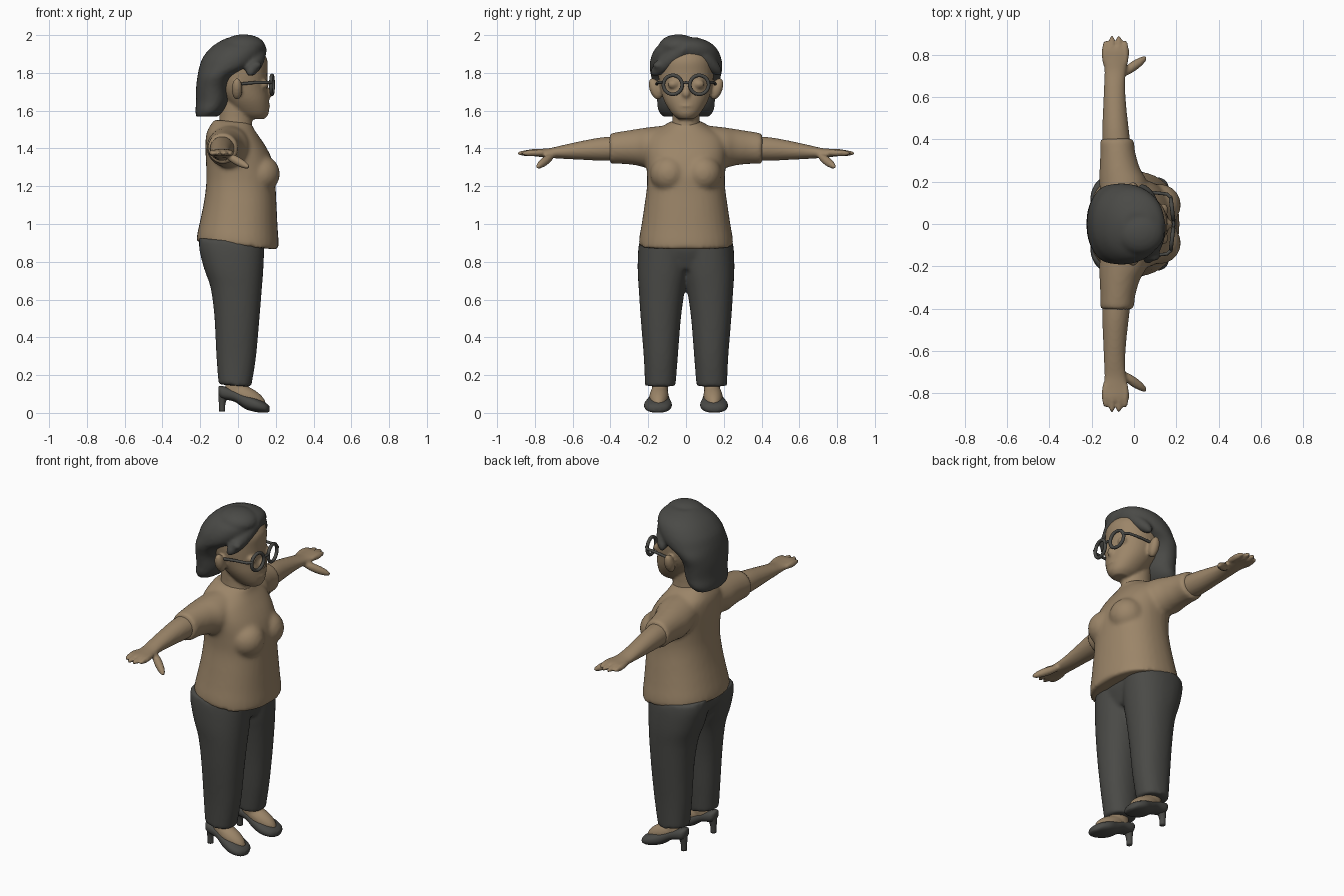
import bpy, bmesh, math
from mathutils import Vector, Matrix


def material(name, rgb):
    m = bpy.data.materials.new(name)
    m.diffuse_color = (*rgb, 1)
    return m


TAN = material("warm_tan", (0.33, 0.235, 0.14))
DARK = material("charcoal", (0.068, 0.068, 0.062))


def catmull(rows, steps=4):
    """Smoothly interpolate the rows of ring measurements."""
    out = []
    for i in range(len(rows) - 1):
        p0, p1, p2 = rows[max(i - 1, 0)], rows[i], rows[i + 1]
        p3 = rows[min(i + 2, len(rows) - 1)]
        for k in range(steps):
            t = k / steps
            out.append([0.5 * (2 * b + (c - a) * t + (2 * a - 5 * b + 4 * c - d) * t * t
                               + (3 * b - a - 3 * c + d) * t ** 3)
                        for a, b, c, d in zip(p0, p1, p2, p3)])
    return out + [list(rows[-1])]


def loft(bm, axis, rows, power=2.0, tilt=0.0, n=36):
    """Rows: position on axis, then low/high bounds on the two other axes."""
    rings = []
    for t, a0, a1, b0, b1 in catmull(rows):
        ring = []
        for i in range(n):
            ang = 2 * math.pi * i / n
            c, s = math.cos(ang), math.sin(ang)
            a = (a0 + a1) / 2 + (a1 - a0) / 2 * math.copysign(abs(c) ** (2 / power), c)
            b = (b0 + b1) / 2 + (b1 - b0) / 2 * math.copysign(abs(s) ** (2 / power), s)
            co = {'x': (t, a, b), 'y': (a, t, b), 'z': (a, b, t + tilt * a)}[axis]
            ring.append(bm.verts.new(co))
        rings.append(ring)
    for r, q in zip(rings, rings[1:]):
        for i in range(n):
            bm.faces.new((r[i], r[(i + 1) % n], q[(i + 1) % n], q[i]))
    bm.faces.new(rings[0])
    bm.faces.new(rings[-1])


def sym(rows):
    """Rows with one half width become symmetric in y."""
    return [(z, x0, x1, -w, w) for z, x0, x1, w in rows]


def blob(bm, loc, size, rot=None):
    m = Matrix.Translation(loc) @ (rot or Matrix()) @ Matrix.Diagonal((*size, 1))
    bmesh.ops.create_uvsphere(bm, u_segments=24, v_segments=16, radius=1, matrix=m)


def rod(bm, p, q, r):
    p, q = Vector(p), Vector(q)
    d = q - p
    blob(bm, (p + q) / 2, (r, r, d.length / 2), d.to_track_quat('Z', 'Y').to_matrix().to_4x4())


def finish(bm, name, mat, voxel=0, smooth=0, mirror=False):
    bmesh.ops.recalc_face_normals(bm, faces=bm.faces)
    for f in bm.faces:
        f.smooth = True
    me = bpy.data.meshes.new(name)
    bm.to_mesh(me)
    bm.free()
    me.materials.append(mat)
    ob = bpy.data.objects.new(name, me)
    bpy.context.collection.objects.link(ob)
    if voxel:
        m = ob.modifiers.new("fuse", 'REMESH')
        m.mode, m.voxel_size, m.use_smooth_shade = 'VOXEL', voxel, True
        s = ob.modifiers.new("soften", 'SMOOTH')
        s.factor, s.iterations = 0.5, smooth
    if mirror:
        ob.modifiers.new("mirror", 'MIRROR').use_axis = (False, True, False)
    return ob


# Sweater: torso, bust and short sleeves fused together
bm = bmesh.new()
loft(bm, 'z', sym([(0.885, -0.22, 0.215, 0.25), (0.93, -0.215, 0.215, 0.247), (1.0, -0.2, 0.21, 0.235),
                   (1.1, -0.18, 0.205, 0.22), (1.2, -0.168, 0.2, 0.207), (1.28, -0.168, 0.2, 0.208),
                   (1.36, -0.172, 0.18, 0.215), (1.42, -0.172, 0.15, 0.215), (1.47, -0.165, 0.115, 0.195),
                   (1.51, -0.145, 0.085, 0.13), (1.54, -0.125, 0.072, 0.08)]), 2.25, -0.1)
for s in (1, -1):
    blob(bm, (0.12, s * 0.09, 1.265), (0.102, 0.1, 0.1))
    loft(bm, 'y', [(s * y, a, b, c, d) for y, a, b, c, d in [
        (0.08, -0.15, 0.07, 1.34, 1.525), (0.2, -0.165, 0.06, 1.30, 1.512), (0.26, -0.163, 0.03, 1.31, 1.503),
        (0.33, -0.16, 0.008, 1.318, 1.492), (0.39, -0.16, 0.0, 1.318, 1.482), (0.405, -0.155, -0.005, 1.325, 1.475)]])
finish(bm, "sweater", TAN, 0.012, 6)

# Forearms and hands
bm = bmesh.new()
loft(bm, 'y', [(0.36, -0.15, -0.015, 1.335, 1.465), (0.45, -0.15, -0.025, 1.335, 1.458),
               (0.55, -0.146, -0.036, 1.34, 1.44), (0.65, -0.142, -0.042, 1.345, 1.418),
               (0.72, -0.14, -0.038, 1.35, 1.402), (0.77, -0.146, -0.028, 1.355, 1.398),
               (0.82, -0.15, -0.022, 1.36, 1.396), (0.84, -0.143, -0.03, 1.363, 1.39)])
for x, y in ((-0.135, 0.87), (-0.104, 0.895), (-0.072, 0.895), (-0.042, 0.872)):
    rod(bm, (x, 0.74, 1.378), (x, y, 1.374), 0.018)
rod(bm, (-0.07, 0.70, 1.37), (0.06, 0.79, 1.298), 0.023)
finish(bm, "arm", TAN, 0.008, 3, True)

# Trousers: two legs and hips fused
bm = bmesh.new()
for s in (1, -1):
    loft(bm, 'z', [(z, a, b, s * c, s * d) for z, a, b, c, d in [
        (0.143, -0.103, 0.07, 0.055, 0.217), (0.3, -0.115, 0.095, 0.043, 0.224),
        (0.5, -0.125, 0.113, 0.027, 0.24), (0.65, -0.145, 0.125, 0.006, 0.25),
        (0.75, -0.18, 0.133, -0.015, 0.256), (0.85, -0.205, 0.138, -0.02, 0.254),
        (0.91, -0.205, 0.14, -0.02, 0.247)]], 2.2, -0.08)
loft(bm, 'z', sym([(0.76, -0.11, 0.1, 0.14), (0.85, -0.19, 0.133, 0.23), (0.91, -0.205, 0.14, 0.245)]), 2.2)
finish(bm, "trousers", DARK, 0.012, 5)

# Feet
bm = bmesh.new()
loft(bm, 'z', [(0.08, -0.075, 0.06, 0.1, 0.18), (0.13, -0.07, 0.055, 0.095, 0.18), (0.2, -0.06, 0.04, 0.095, 0.175)])
rod(bm, (-0.05, 0.138, 0.135), (0.145, 0.148, 0.035), 0.051)
finish(bm, "foot", TAN, 0.008, 4, True)

# Heeled shoes
bm = bmesh.new()
loft(bm, 'x', [(-0.104, 0.12, 0.16, 0.1, 0.138), (-0.085, 0.1, 0.18, 0.075, 0.143), (-0.02, 0.094, 0.187, 0.06, 0.123),
               (0.04, 0.083, 0.206, 0.02, 0.098), (0.1, 0.075, 0.222, 0.004, 0.076),
               (0.148, 0.095, 0.207, 0.001, 0.052), (0.167, 0.135, 0.17, 0.008, 0.034)], 2.3)
loft(bm, 'z', [(0.008, -0.1, -0.068, 0.124, 0.156), (0.06, -0.102, -0.064, 0.12, 0.16),
               (0.11, -0.103, -0.03, 0.105, 0.175)])
finish(bm, "shoe", DARK, 0, 0, True)

# Head with neck, ears, nose and eyes
bm = bmesh.new()
loft(bm, 'z', sym([(1.555, 0.04, 0.14, 0.04), (1.585, -0.01, 0.162, 0.075), (1.65, -0.07, 0.165, 0.115),
                   (1.72, -0.12, 0.157, 0.137), (1.8, -0.14, 0.156, 0.147), (1.87, -0.14, 0.155, 0.142),
                   (1.93, -0.1, 0.115, 0.11), (1.95, -0.06, 0.07, 0.06)]), 2.1)
loft(bm, 'z', sym([(1.49, -0.12, 0.08, 0.09), (1.54, -0.1, 0.074, 0.073), (1.66, -0.1, 0.07, 0.075)]))
blob(bm, (0.16, 0, 1.692), (0.022, 0.023, 0.028))
blob(bm, (0.15, 0, 1.625), (0.02, 0.045, 0.012))
for s in (1, -1):
    blob(bm, (-0.005, s * 0.163, 1.715), (0.028, 0.03, 0.06), Matrix.Rotation(-s * 0.35, 4, 'X'))
    blob(bm, (0.138, s * 0.067, 1.74), (0.024, 0.03, 0.024))
finish(bm, "head", TAN, 0.008, 3)

# Bobbed hair with a swept fringe
bm = bmesh.new()
loft(bm, 'z', sym([(1.568, -0.222, -0.11, 0.12), (1.6, -0.225, -0.075, 0.147), (1.65, -0.222, -0.048, 0.153),
                   (1.72, -0.222, -0.042, 0.165), (1.78, -0.215, -0.01, 0.185), (1.83, -0.205, 0.085, 0.192),
                   (1.88, -0.187, 0.128, 0.186), (1.93, -0.148, 0.145, 0.162),
                   (1.965, -0.1, 0.13, 0.12), (1.988, -0.05, 0.08, 0.06)]), 2.15)
blob(bm, (0.03, -0.04, 1.94), (0.115, 0.105, 0.064))
rod(bm, (0.13, 0.03, 1.955), (0.06, -0.185, 1.79), 0.045)
rod(bm, (0.11, 0.04, 1.94), (0.03, 0.185, 1.79), 0.038)
blob(bm, (0.095, -0.15, 1.84), (0.03, 0.025, 0.022))
finish(bm, "hair", DARK, 0.01, 4)


# Round glasses
def wire(name, pts, r):
    cu = bpy.data.curves.new(name, 'CURVE')
    cu.dimensions, cu.bevel_depth, cu.bevel_resolution, cu.use_fill_caps = '3D', r, 3, True
    sp = cu.splines.new('POLY')
    sp.points.add(len(pts) - 1)
    for p, co in zip(sp.points, pts):
        p.co = (*co, 1)
    cu.materials.append(DARK)
    bpy.context.collection.objects.link(bpy.data.objects.new(name, cu))


for s in (1, -1):
    bpy.ops.mesh.primitive_torus_add(major_radius=0.05, minor_radius=0.0095, major_segments=40, minor_segments=12,
                                     location=(0.18, s * 0.07, 1.737), rotation=(0, math.pi / 2, s * 0.12))
    ring = bpy.context.object
    ring.name = "glasses_rim"
    ring.data.materials.append(DARK)
    bpy.ops.object.shade_smooth()
    wire("glasses_temple", [(0.178, s * 0.122, 1.75), (0.155, s * 0.142, 1.75), (0.08, s * 0.15, 1.748),
                            (0.0, s * 0.155, 1.74)], 0.008)
wire("glasses_bridge", [(0.184, -0.024, 1.745), (0.188, 0, 1.75), (0.184, 0.024, 1.745)], 0.007)
